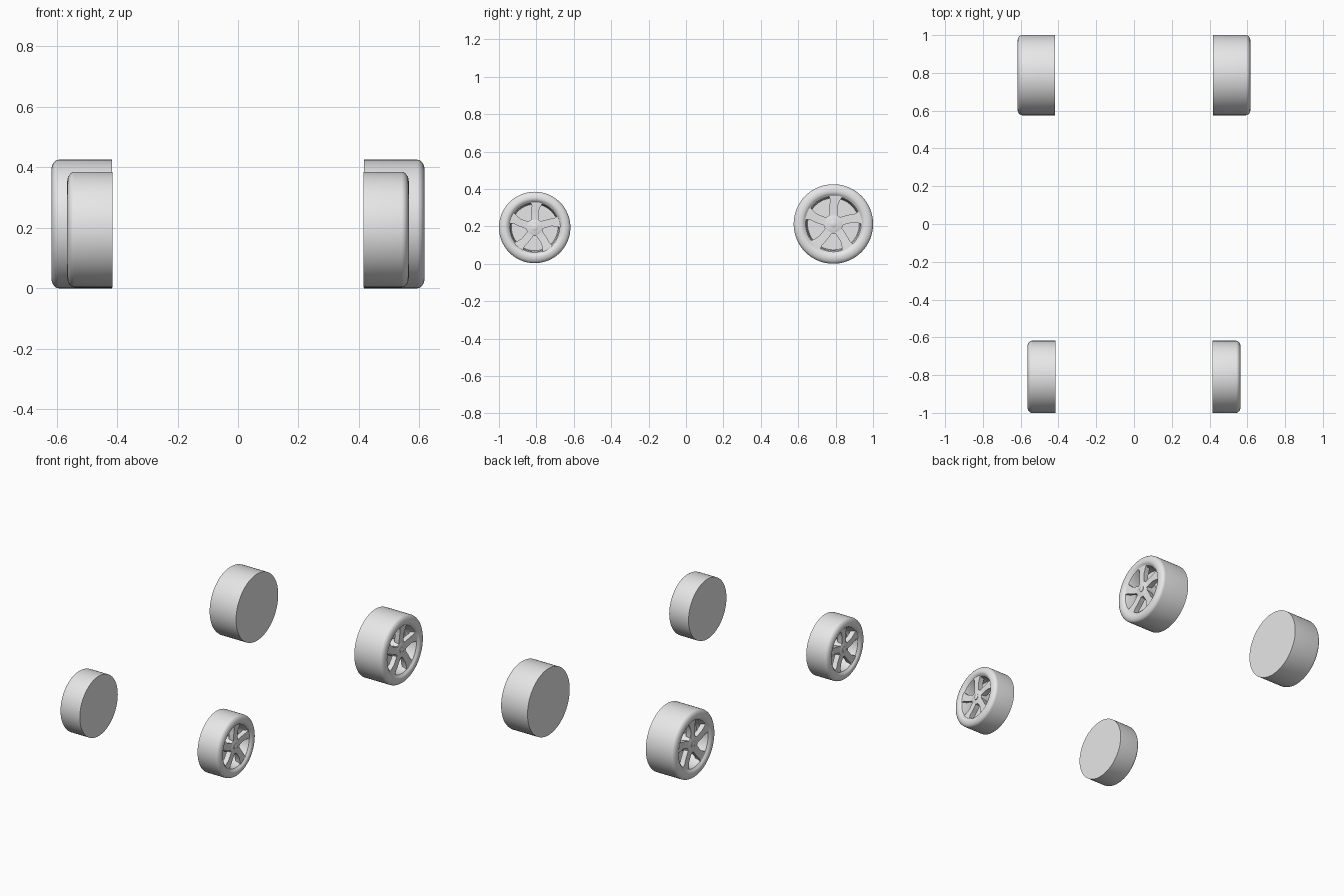
import bpy, bmesh, math
from mathutils import Matrix, Vector

cube = bpy.data.objects.get("Cube")
if cube:
    bpy.data.objects.remove(cube, do_unlink=True)

grey = bpy.data.materials.new("light_grey")
grey.use_nodes = True
grey.diffuse_color = (0.8, 0.8, 0.8, 1)
grey.node_tree.nodes["Principled BSDF"].inputs["Base Color"].default_value = (0.8, 0.8, 0.8, 1)


def finish(bm, name, place):
    """Turn a bmesh into a placed, smooth-shaded object."""
    bm.transform(place)
    bmesh.ops.recalc_face_normals(bm, faces=bm.faces)
    mesh = bpy.data.meshes.new(name)
    bm.to_mesh(mesh)
    bm.free()
    mesh.materials.append(grey)
    obj = bpy.data.objects.new(name, mesh)
    bpy.context.collection.objects.link(obj)
    bpy.ops.object.select_all(action='DESELECT')
    obj.select_set(True)
    bpy.context.view_layer.objects.active = obj
    bpy.ops.object.shade_smooth_by_angle(angle=math.radians(35))


def lathe(profile, steps=64):
    """Spin (radius, depth) points around the axle; depth runs inward from the face."""
    bm = bmesh.new()
    verts = [bm.verts.new((-d, 0, r)) for r, d in profile]
    edges = [bm.edges.new(pair) for pair in zip(verts, verts[1:])]
    bmesh.ops.spin(bm, geom=verts + edges, cent=(0, 0, 0), axis=(1, 0, 0),
                   angle=math.tau, steps=steps)
    bmesh.ops.remove_doubles(bm, verts=bm.verts, dist=0.00005)
    return bm


def spokes(r, count=5):
    """Swept, flaring spokes with sloped sides between hub and rim."""
    # radius, left edge, right edge, depth of the front face
    stations = [(0.12, -0.10, 0.10, 0.016), (0.27, -0.11, 0.10, 0.017),
                (0.46, -0.10, 0.11, 0.015), (0.60, -0.08, 0.17, 0.013),
                (0.71, -0.11, 0.24, 0.012)]
    bm = bmesh.new()
    for i in range(count):
        turn = Matrix.Rotation(math.tau * i / count, 3, 'X')
        rings = []
        for rad, a, b, d in stations:
            corners = [(-d, a), (-d, b), (-d - 0.035, b - 0.02), (-d - 0.035, a + 0.02)]
            rings.append([bm.verts.new(turn @ Vector((x, y * r, rad * r))) for x, y in corners])
        for low, high in zip(rings, rings[1:]):
            for k in range(4):
                n = (k + 1) % 4
                bm.faces.new((low[k], low[n], high[n], high[k]))
        bm.faces.new(rings[0])
        bm.faces.new(rings[-1])
    return bm


def wheel(name, side, face_x, y, z, r, width):
    place = Matrix.Translation((side * face_x, y, z)) @ Matrix.Diagonal((side, 1, 1, 1))

    # Tire: flat closed back, square inner edge, rounded outer shoulder
    shoulder = [(r - 0.034 * (1 - math.cos(t)), 0.024 * (1 - math.sin(t)))
                for t in (math.pi / 2 * i / 6 for i in range(7))]
    tire = [(0, width), (r, width)] + shoulder
    tire += [(r * 0.79, 0.001), (r * 0.75, 0.005), (r * 0.72, 0.012)]
    # Rim barrel and recessed floor share the tire's shell
    tire += [(r * 0.70, 0.014), (r * 0.67, 0.03), (r * 0.65, 0.085), (0, 0.085)]
    finish(lathe(tire), name + "_tire", place)

    finish(spokes(r), name + "_spokes", place)

    # Hub with a small centre cap
    hub = [(0, 0.015), (r * 0.20, 0.015), (r * 0.24, 0.019), (r * 0.24, 0.085)]
    finish(lathe(hub, 40), name + "_hub", place)
    cap = [(0, 0.010), (0.014, 0.010), (0.018, 0.012), (0.018, 0.018)]
    finish(lathe(cap, 24), name + "_center_cap", place)


for label, side in (("left", 1), ("right", -1)):
    wheel("front_" + label + "_wheel", side, 0.565, -0.809, 0.194, 0.191, 0.15)
    wheel("back_" + label + "_wheel", side, 0.617, 0.788, 0.2125, 0.2125, 0.20)
